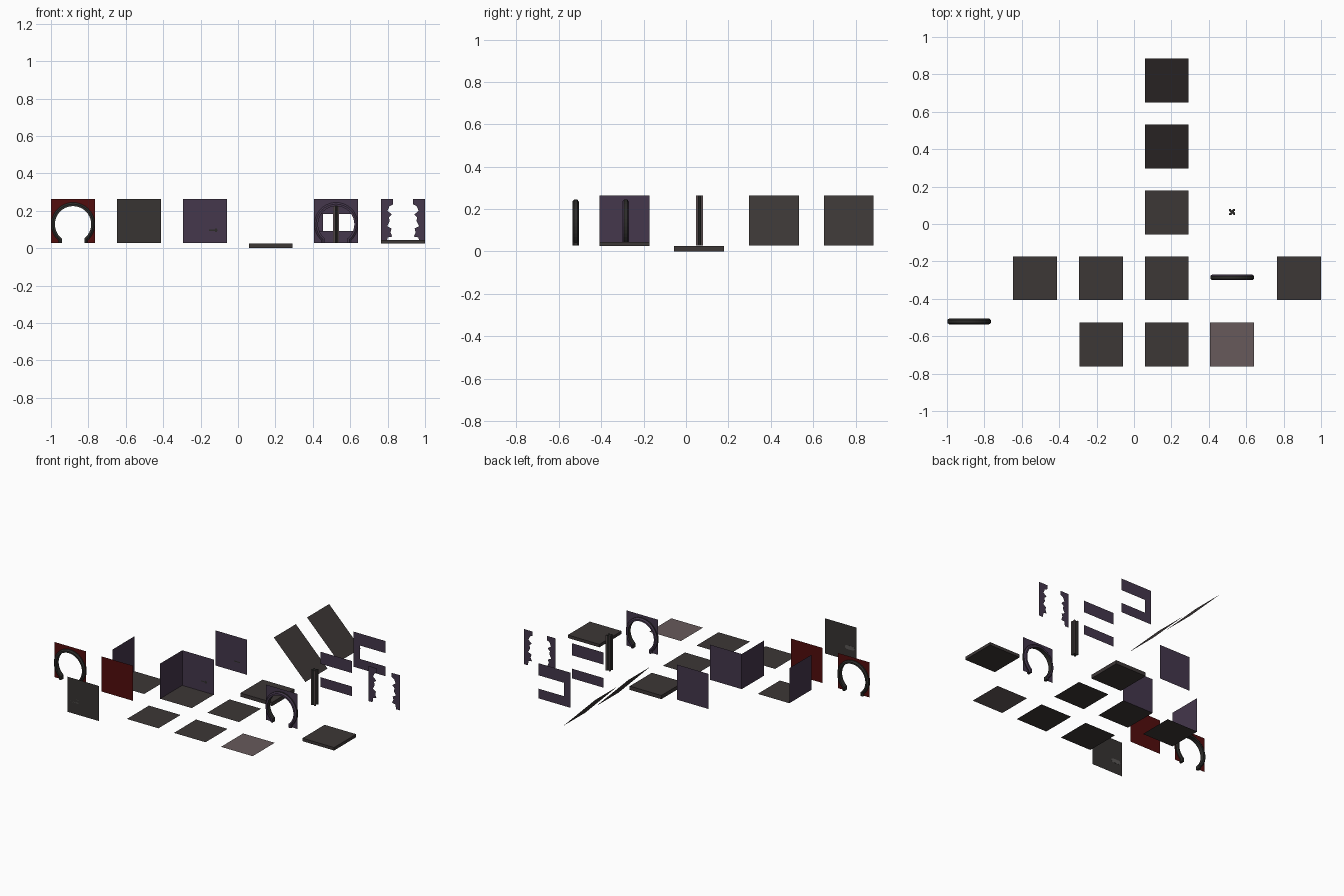
import bpy, bmesh, math
from mathutils import Vector

if "Cube" in bpy.data.objects:
    bpy.data.objects.remove(bpy.data.objects["Cube"])

S = 0.235          # tile size
H = S / 2
Z0, Z1 = 0.027, 0.263


def mat(name, rgb):
    m = bpy.data.materials.new(name)
    m.diffuse_color = (*rgb, 1)
    m.use_nodes = True
    m.node_tree.nodes["Principled BSDF"].inputs["Base Color"].default_value = m.diffuse_color
    return m


FLOOR = mat("dark floor grey", (0.046, 0.038, 0.037))
GREY = mat("wall grey", (0.038, 0.034, 0.032))
PURPLE = mat("muted purple", (0.058, 0.038, 0.072))
RED = mat("dark red", (0.085, 0.004, 0.004))
LIGHT = mat("dusty brown", (0.135, 0.102, 0.104))
TRIM = mat("trim grey", (0.026, 0.025, 0.023))
PALE = mat("pale grey", (0.10, 0.095, 0.09))


def finish(name, bm, *mats):
    me = bpy.data.meshes.new(name)
    bm.to_mesh(me)
    bm.free()
    for m in mats:
        me.materials.append(m)
    ob = bpy.data.objects.new(name, me)
    bpy.context.collection.objects.link(ob)
    return ob


def sheet(name, pts, m):
    """One flat face."""
    bm = bmesh.new()
    bm.faces.new([bm.verts.new(p) for p in pts])
    return finish(name, bm, m)


def floor(name, x, y, m=FLOOR, z=Z0):
    return sheet(name, [(x - H, y - H, z), (x + H, y - H, z), (x + H, y + H, z), (x - H, y + H, z)], m)


def wall_y(name, x, y, m, x0=-H, x1=H, z0=Z0, z1=Z1):
    """Thin wall facing front."""
    return sheet(name, [(x + x0, y, z0), (x + x1, y, z0), (x + x1, y, z1), (x + x0, y, z1)], m)


def wall_x(name, x, y, m):
    """Thin wall facing right."""
    return sheet(name, [(x, y - H, Z0), (x, y + H, Z0), (x, y + H, Z1), (x, y - H, Z1)], m)


def prism(name, pts, vec, *mats, rule=None):
    """Outline extruded along vec."""
    bm = bmesh.new()
    f = bm.faces.new([bm.verts.new(p) for p in pts])
    r = bmesh.ops.extrude_face_region(bm, geom=[f])
    bmesh.ops.translate(bm, vec=vec, verts=[v for v in r["geom"] if isinstance(v, bmesh.types.BMVert)])
    bmesh.ops.recalc_face_normals(bm, faces=bm.faces)
    if rule:
        for f in bm.faces:
            f.material_index = rule(f)
    return finish(name, bm, *mats)


def slab(name, x, y, z0, z1):
    pts = [(x - H, y - H, z0), (x + H, y - H, z0), (x + H, y + H, z0), (x - H, y + H, z0)]
    return prism(name, pts, (0, 0, z1 - z0), FLOOR)


def arch_door(name, x, y, plate_mat, ring_mat):
    """Thin plate with a keyhole opening and a thick ring frame."""
    cz, ri, ro, gap, n = 0.128, 0.097, 0.1165, 0.06, 32

    def arc(r, half):
        a0 = -math.acos(half / r)
        return [(x + r * math.cos(a0 + (math.pi - 2 * a0) * i / n),
                 cz + r * math.sin(a0 + (math.pi - 2 * a0) * i / n)) for i in range(n + 1)]

    inner = [(x + gap, Z0)] + arc(ri, gap) + [(x - gap, Z0)]
    plate = inner + [(x - H, Z0), (x - H, Z1), (x + H, Z1), (x + H, Z0)]
    sheet(name + "_plate", [(px, y, pz) for px, pz in plate], plate_mat)
    # ring as quads between the inner and outer lines
    outer = [(x + 0.078, Z0)] + arc(ro, 0.078) + [(x - 0.078, Z0)]
    bm = bmesh.new()
    rows = []
    for (ax, az), (bx, bz) in zip(inner, outer):
        ex, ez = ax + (bx - ax) * 0.55, az + (bz - az) * 0.55
        rows.append([bm.verts.new(p) for p in (
            (ax, y - 0.015, az), (ex, y - 0.015, ez), (bx, y - 0.008, bz),
            (bx, y + 0.008, bz), (ex, y + 0.015, ez), (ax, y + 0.015, az))])
    for a, b in zip(rows, rows[1:]):
        for k in range(6):
            bm.faces.new((a[k], a[(k + 1) % 6], b[(k + 1) % 6], b[k]))
    bm.faces.new(rows[0])
    bm.faces.new(rows[-1])
    bmesh.ops.recalc_face_normals(bm, faces=bm.faces)
    for f in bm.faces:
        f.material_index = 0 if abs(f.normal.y) > 0.5 else 1
    finish(name + "_frame", bm, ring_mat, TRIM)


# flat floor tiles
for i, (x, y) in enumerate([(-0.175, -0.645), (0.175, -0.645), (0.175, -0.29)]):
    floor(f"floor_tile_{i + 1}", x, y)
floor("light_floor_tile", 0.525, -0.645, LIGHT)

# thick floor tiles
slab("raised_floor", 0.175, 0.062, 0.0, 0.025)
slab("thick_floor", 0.882, -0.29, 0.025, 0.045)

# floor with one wall
floor("side_tile_floor", -0.53, -0.29)
wall_x("side_tile_wall", -0.53 - H, -0.29, PURPLE)

# corner: floor with two walls
floor("corner_floor", -0.176, -0.29)
wall_x("corner_left_wall", -0.176 - H, -0.29, PURPLE)
wall_y("corner_back_wall", -0.176, -0.29 + H, PURPLE)

# single walls
wall_y("purple_wall", -0.176, 0.178, PURPLE)
wall_y("red_wall", -0.53, -0.527, RED)
wall_y("grey_wall", -0.53, -0.885, GREY)

# small wall details as thin plates
oval = [(-0.598 + sx * 0.022 + 0.013 * math.cos(a), -0.885, 0.114 + 0.013 * math.sin(a))
        for sx, start in ((1, -90), (-1, 90))
        for a in [math.radians(start + 30 * k) for k in range(7)]]
prism("grey_wall_vent", oval, (0, 0.001, 0), PALE)
for y in (-0.29 + H - 0.001, 0.177):
    wall_y("wall_marking", -0.13, y, TRIM, -0.025, 0.02, 0.092, 0.099)
wall_y("wall_marking_end", -0.118, -0.29 + H - 0.001, TRIM, -0.006, 0.006, 0.086, 0.105)

# sloped panels, high on the left
for i, y in enumerate((0.415, 0.768)):
    x = 0.175
    sheet(f"sloped_panel_{i + 1}", [(x - H, y - H, Z1), (x + H, y - H, Z0),
                                    (x + H, y + H, Z0), (x - H, y + H, Z1)], FLOOR)

# arched doorways
arch_door("red_doorway", -0.882, -0.521, RED, TRIM)
arch_door("purple_doorway", 0.525, -0.285, PURPLE, PURPLE)

# pillar with notched sides
quarter = [(0.017, 0.006), (0.017, 0.016), (0.007, 0.016), (0.004, 0.008)]
notched = []
for k in range(4):
    c, s = round(math.cos(k * math.pi / 2)), round(math.sin(k * math.pi / 2))
    notched += [(0.525 + c * px - s * py, 0.064 + s * px + c * py, Z0)
                for px, py in [(0.008, 0.004), (0.016, 0.007), (0.016, 0.016), (0.007, 0.016)]]
prism("pillar", notched, (0, 0, Z1 - Z0), LIGHT, TRIM,
      rule=lambda f: 1 if abs(f.normal.z) > 0.5 or
      (f.calc_center_median() - Vector((0.525, 0.064, 0.145))).length < 0.014 else 0)

# open window wall: top and bottom strips
wall_y("window_middle_top", 0.525, 0.293, PURPLE, z0=0.182)
wall_y("window_middle_bottom", 0.525, 0.293, PURPLE, z1=0.092)

# window wall closed on the left
a, b, y = 0.525 - H, 0.525 + H, 0.646
sheet("window_end_wall", [(a, y, Z0), (b, y, Z0), (b, y, 0.092), (a + 0.047, y, 0.092),
                          (a + 0.047, y, 0.182), (b, y, 0.182), (b, y, Z1), (a, y, Z1)], PURPLE)

# broken wall: two jagged sides
jag = [(0.03, Z0), (0.035, 0.058), (0.06, 0.062), (0.05, 0.085), (0.056, 0.105), (0.032, 0.118),
       (0.046, 0.145), (0.042, 0.165), (0.058, 0.18), (0.034, 0.2), (0.045, 0.225), (0.065, 0.235), (0.065, Z1)]
for side, sgn in (("left", 1), ("right", -1)):
    x = 0.8825 - sgn * H
    sheet(f"broken_wall_{side}", [(x, 0.293, Z0)] + [(x + sgn * px, 0.293, pz) for px, pz in jag]
          + [(x, 0.293, Z1)], PURPLE)
